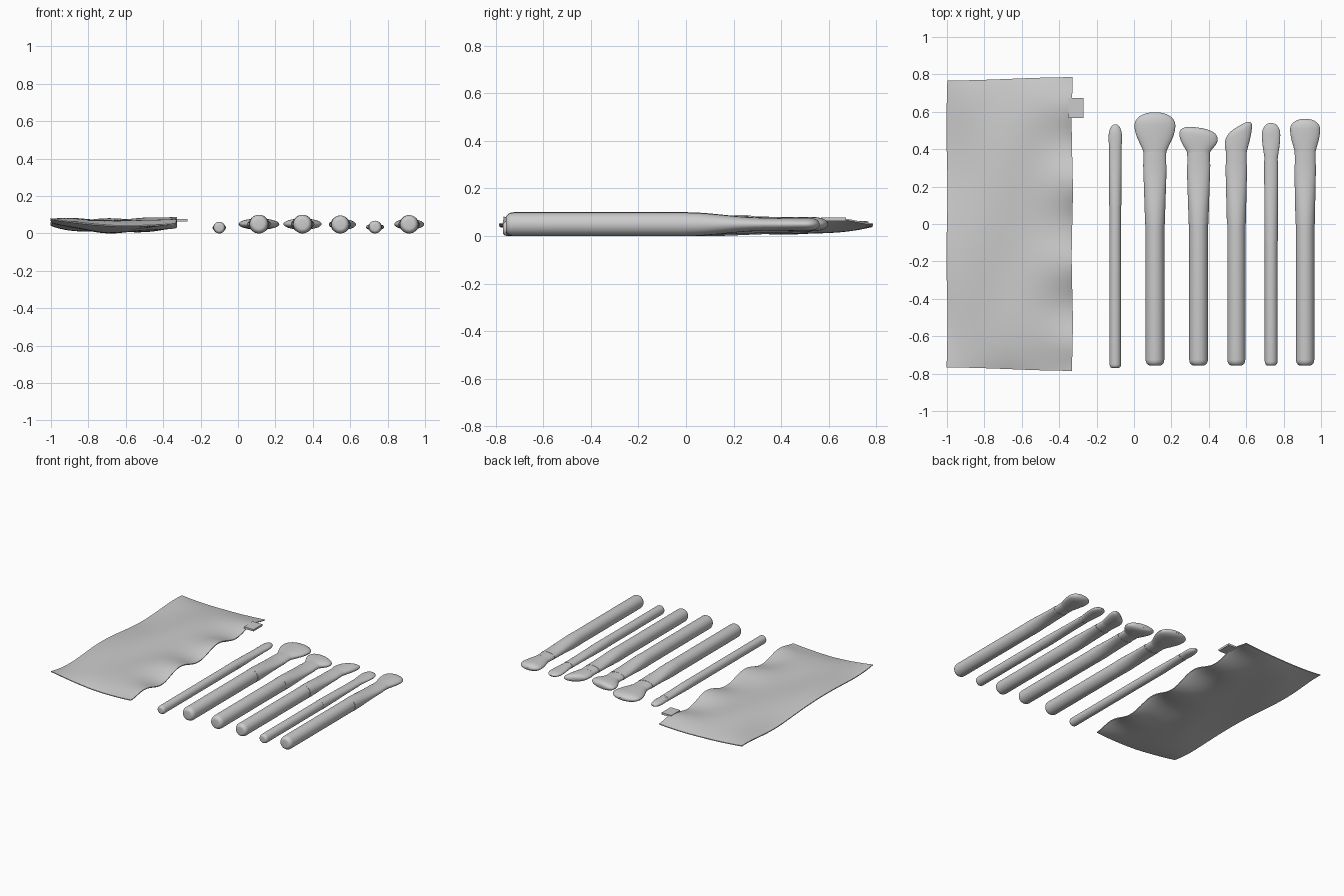
import bpy, bmesh, math
from mathutils import Vector

if "Cube" in bpy.data.objects:
    bpy.data.objects.remove(bpy.data.objects["Cube"])

N = 32


def finish(name, bm, angle=35):
    bmesh.ops.recalc_face_normals(bm, faces=bm.faces)
    me = bpy.data.meshes.new(name)
    bm.to_mesh(me)
    bm.free()
    ob = bpy.data.objects.new(name, me)
    bpy.context.collection.objects.link(ob)
    bpy.ops.object.select_all(action='DESELECT')
    ob.select_set(True)
    bpy.context.view_layer.objects.active = ob
    bpy.ops.object.shade_smooth_by_angle(angle=math.radians(angle))
    return ob


def loft(name, cx, cz, stations, y_start=0, slope=0, y_end=1, shift=0):
    """Elliptical sections (y, half width, half height) along y, optionally slanted at the end."""
    bm = bmesh.new()
    rings = []
    for y, w, h in stations:
        s = min(1, max(0, (y - y_start) / (y_end - y_start)))
        ring = []
        for i in range(N):
            a = 2 * math.pi * i / N
            x = w * math.cos(a)
            ring.append(bm.verts.new((cx + x + shift * s, y + slope * x * s, cz + h * math.sin(a))))
        rings.append(ring)
    for p, q in zip(rings, rings[1:]):
        for i in range(N):
            j = (i + 1) % N
            bm.faces.new((p[i], p[j], q[j], q[i]))
    bm.faces.new(rings[0])
    bm.faces.new(rings[-1])
    return finish(name, bm)


def brush(label, cx, r, y_base, y_step, y_collar, y_fer, fer_w, fer_h,
          head_w, head_h, y_wide, y_tip, power=2.2, slope=0, shift=0):
    # handle with rounded butt
    c = r * 0.65
    butt = []
    for i in range(7):
        a = math.pi / 2 * i / 6
        butt.append((y_base + c * (1 - math.cos(a)), r * (0.5 + 0.5 * math.sin(a)),
                     r * (0.5 + 0.5 * math.sin(a))))
    loft(label + "_handle", cx, r, butt + [(y_step, r, r)])
    # ferrule: round at the handle, flattened at the bristles
    st = []
    for i in range(13):
        t = i / 12
        e = t * t * (3 - 2 * t)
        st.append((y_step + (y_collar - y_step) * t,
                   r * 1.05 + (fer_w - r * 1.05) * t, r + (fer_h - r) * e))
    loft(label + "_ferrule", cx, r, st)
    loft(label + "_collar", cx, r, [(y_collar - 0.004, fer_w * 0.95, fer_h * 0.95),
                                    (y_fer, fer_w * 0.96, fer_h * 0.93)])
    # bristle head: flare, then rounded tip
    st = []
    for i in range(11):
        t = i / 10
        e = math.sin(t * math.pi / 2) ** 1.3
        st.append((y_fer - 0.005 + (y_wide - y_fer + 0.005) * t,
                   fer_w * 0.95 + (head_w - fer_w * 0.95) * e,
                   fer_h * 0.92 + (head_h - fer_h * 0.92) * e))
    for i in range(1, 13):
        t = math.sin(math.pi / 2 * i / 12)
        k = max(0.02, (1 - t ** power)) ** (1 / power)
        st.append((y_wide + (y_tip - y_wide) * t, head_w * k, head_h * k))
    loft(label + "_bristles", cx, r, st, y_fer, slope, y_wide, shift)


brush("liner_brush", -0.10, 0.031, -0.77, 0.10, 0.395, 0.405, 0.034, 0.022, 0.036, 0.02, 0.46, 0.533)
brush("powder_brush", 0.112, 0.05, -0.757, 0.0, 0.318, 0.385, 0.063, 0.028, 0.109, 0.03, 0.525, 0.597)
brush("contour_brush", 0.345, 0.05, -0.757, 0.0, 0.318, 0.385, 0.063, 0.028, 0.102, 0.03, 0.465, 0.515,
      2.6, -0.15)
brush("angled_brush", 0.547, 0.048, -0.757, 0.0, 0.318, 0.385, 0.058, 0.028, 0.072, 0.028, 0.475, 0.523,
      2.8, 0.6, 0.012)
brush("shader_brush", 0.733, 0.034, -0.757, -0.09, 0.34, 0.35, 0.037, 0.022, 0.049, 0.018, 0.475, 0.54)
brush("foundation_brush", 0.915, 0.049, -0.757, 0.0, 0.318, 0.385, 0.058, 0.028, 0.08, 0.028, 0.505, 0.562)


# soft fabric pouch
def mid_height(u, v):
    z = 0.038 + 0.018 * u * u
    fade = 1 - v ** 6
    if u > 0:
        z += 0.024 * u ** 2 * math.cos(2 * math.pi * (v * 0.78 - 0.23) / 0.44) * fade
    else:
        z += 0.014 * u ** 2 * math.cos(4.5 * v + 1) * fade
    z += 0.006 * math.sin(5 * u + 2) * math.sin(4 * v) * fade
    z += 0.02 * max(0, -u) * max(0, -v) ** 3 - 0.008 * max(0, u) * abs(v) ** 6
    return z


NX, NY = 40, 72
bm = bmesh.new()
layers = []
for side in (1, -1):
    grid = []
    for j in range(NY + 1):
        v = -1 + 2 * j / NY
        row = []
        for i in range(NX + 1):
            u = -1 + 2 * i / NX
            t = 0.032 * (1 - u * u) ** 0.8 * (1 - v ** 6) + 0.003
            x = -0.665 + 0.335 * u + 0.003 * math.sin(7 * v) * abs(u)
            y = v * (0.776 + 0.009 * math.sin(1.5 * u))
            row.append(bm.verts.new((x, y, mid_height(u, v) + side * t)))
        grid.append(row)
    layers.append(grid)
    for j in range(NY):
        for i in range(NX):
            bm.faces.new((grid[j][i], grid[j][i + 1], grid[j + 1][i + 1], grid[j + 1][i]))


def border(g):
    return (g[0][:-1] + [r[-1] for r in g[:-1]] + g[-1][:0:-1] + [r[0] for r in g[:0:-1]])


ta, tb = border(layers[0]), border(layers[1])
for i in range(len(ta)):
    j = (i + 1) % len(ta)
    bm.faces.new((ta[i], ta[j], tb[j], tb[i]))
low = min(v.co.z for v in bm.verts)
bmesh.ops.translate(bm, verts=bm.verts, vec=Vector((0, 0, -low)))
finish("pouch", bm, 50)

# side pull tab
bm = bmesh.new()
bmesh.ops.create_cube(bm, size=1)
tab_z = mid_height(1, 0.8) - low
for v in bm.verts:
    v.co = Vector((-0.31 + v.co.x * 0.08, 0.62 + v.co.y * 0.105, tab_z + v.co.z * 0.014))
finish("pouch_tab", bm)
